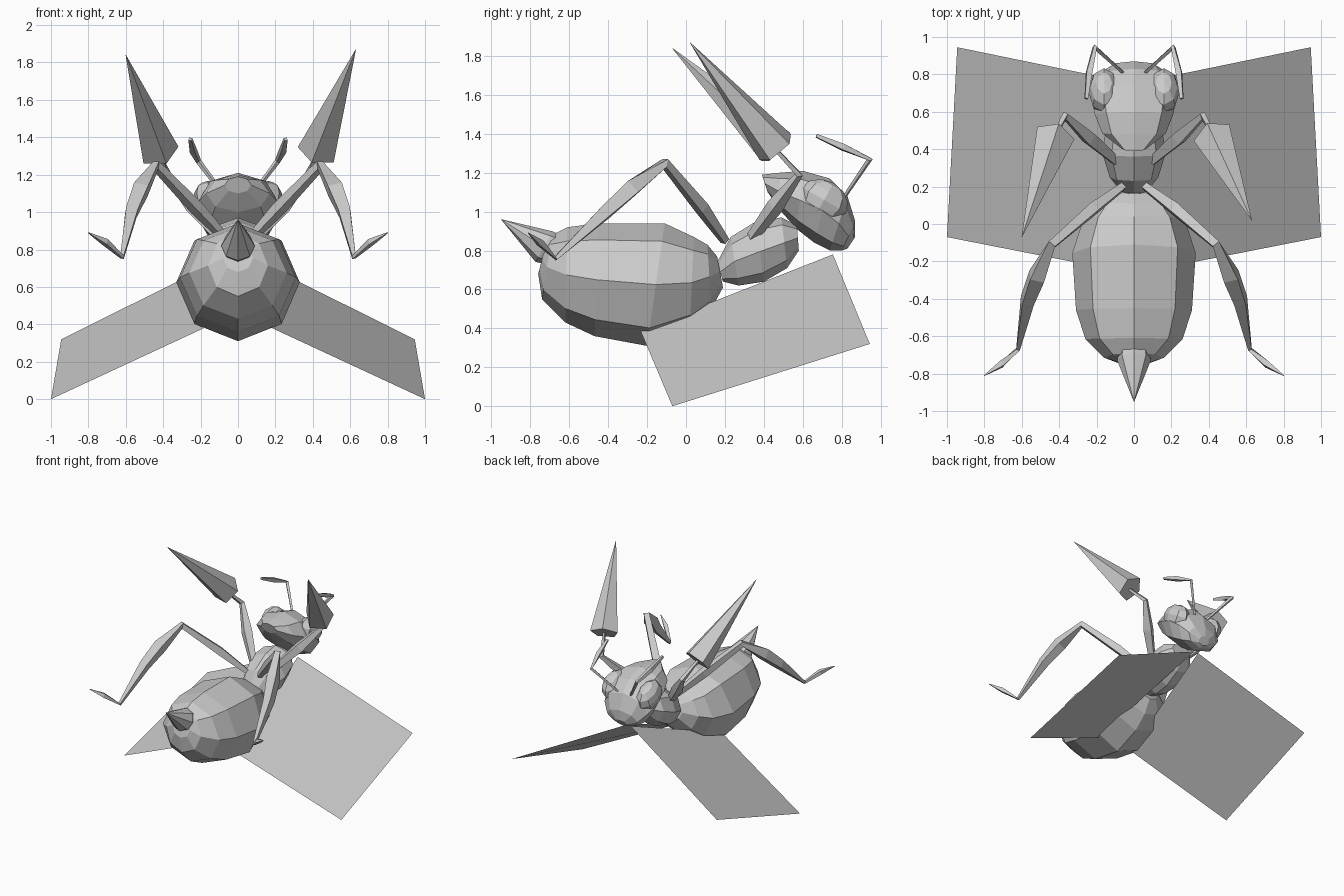
import bpy, bmesh, math
from mathutils import Vector

cube = bpy.data.objects.get("Cube")
if cube:
    bpy.data.objects.remove(cube, do_unlink=True)

grey = bpy.data.materials.new("plain grey")
grey.use_nodes = True
grey.diffuse_color = (0.6, 0.6, 0.6, 1)
grey.node_tree.nodes["Principled BSDF"].inputs["Base Color"].default_value = (0.6, 0.6, 0.6, 1)


def finish(name, bm, closed=True):
    if closed:
        bmesh.ops.recalc_face_normals(bm, faces=bm.faces[:])
    mesh = bpy.data.meshes.new(name)
    bm.to_mesh(mesh)
    bm.free()
    mesh.materials.append(grey)
    obj = bpy.data.objects.new(name, mesh)
    bpy.context.collection.objects.link(obj)
    return obj


def skin(name, rings):
    """Bridge equal-sided rings of points and cap both ends."""
    bm = bmesh.new()
    loops = [[bm.verts.new(p) for p in ring] for ring in rings]
    n = len(loops[0])
    for a, b in zip(loops, loops[1:]):
        for i in range(n):
            j = (i + 1) % n
            bm.faces.new((a[i], a[j], b[j], b[i]))
    bm.faces.new(loops[0])
    bm.faces.new(loops[-1])
    return finish(name, bm)


def body(name, sections, sides=8):
    """Loft sections given as top y, top z, bottom y, bottom z, half width."""
    rings = []
    for ty, tz, by, bz, w in sections:
        top, low = Vector((0, ty, tz)), Vector((0, by, bz))
        mid, up = (top + low) / 2, (top - low) / 2
        angles = [math.tau * i / sides for i in range(sides)]
        rings.append([mid + up * math.cos(a) + Vector((w * math.sin(a), 0, 0)) for a in angles])
    return skin(name, rings)


def limb(name, points, radii, side=1, sides=4):
    """Tapered tube along a bent path, flipped across x by side."""
    pts = [Vector((p[0] * side, p[1], p[2])) for p in points]
    flat = Vector((0, 0, 1))
    if len(pts) > 2:
        flat = (pts[1] - pts[0]).cross(pts[2] - pts[1]).normalized()
    rings = []
    for i, (p, r) in enumerate(zip(pts, radii)):
        t = (pts[min(i + 1, len(pts) - 1)] - pts[max(i - 1, 0)]).normalized()
        u = (flat - t * flat.dot(t)).normalized()
        v = t.cross(u)
        angles = [math.tau * k / sides for k in range(sides)]
        rings.append([p + (u * math.cos(a) + v * math.sin(a)) * r for a in angles])
    return skin(name, rings)


# Body
body("abdomen", [
    (0.16, 0.77, 0.19, 0.61, 0.09),
    (0.11, 0.83, 0.13, 0.50, 0.20),
    (0.04, 0.87, 0.02, 0.40, 0.27),
    (-0.11, 0.94, -0.20, 0.31, 0.33),
    (-0.45, 0.94, -0.47, 0.36, 0.31),
    (-0.61, 0.92, -0.62, 0.43, 0.26),
    (-0.69, 0.88, -0.74, 0.55, 0.16),
    (-0.72, 0.83, -0.76, 0.68, 0.08)])
body("thorax", [
    (0.16, 0.74, 0.19, 0.64, 0.07),
    (0.23, 0.87, 0.27, 0.62, 0.13),
    (0.36, 0.95, 0.40, 0.64, 0.17),
    (0.49, 0.97, 0.52, 0.71, 0.15),
    (0.57, 0.93, 0.58, 0.80, 0.09)])
body("head", [
    (0.39, 1.19, 0.42, 1.10, 0.07),
    (0.48, 1.20, 0.49, 1.00, 0.17),
    (0.60, 1.21, 0.57, 0.91, 0.21),
    (0.74, 1.17, 0.66, 0.84, 0.23),
    (0.83, 1.08, 0.74, 0.80, 0.20),
    (0.87, 0.95, 0.80, 0.80, 0.14),
    (0.87, 0.87, 0.83, 0.81, 0.05)])
limb("stinger", [(0, -0.66, 0.80), (0, -0.73, 0.82), (0, -0.95, 0.96)],
     [0.08, 0.09, 0.001], sides=8)

# Paired parts
for side, label in ((1, "left"), (-1, "right")):
    bm = bmesh.new()
    bmesh.ops.create_uvsphere(bm, u_segments=8, v_segments=6, radius=1)
    eye = finish(label + "_eye", bm)
    eye.scale = (0.085, 0.13, 0.10)
    eye.location = (0.16 * side, 0.71, 1.06)
    eye.rotation_euler = (math.radians(-30), 0, 0)

    limb(label + "_antenna",
         [(0.06, 0.81, 1.07), (0.21, 0.945, 1.27), (0.24, 0.81, 1.33), (0.255, 0.67, 1.39)],
         [0.010, 0.015, 0.022, 0.012], side)

    limb(label + "_hind_leg",
         [(0.06, 0.20, 0.85), (0.22, 0.08, 1.02), (0.44, -0.11, 1.25), (0.52, -0.28, 1.12),
          (0.57, -0.41, 1.00), (0.62, -0.67, 0.76), (0.71, -0.75, 0.84), (0.80, -0.81, 0.89)],
         [0.025, 0.04, 0.03, 0.055, 0.045, 0.014, 0.022, 0.003], side)

    limb(label + "_front_leg",
         [(0.10, 0.34, 0.87), (0.24, 0.46, 1.03), (0.37, 0.58, 1.19), (0.43, 0.46, 1.32)],
         [0.03, 0.045, 0.022, 0.012], side)

    # Lance on the front leg, with a slightly different reach on each side
    tip = (0.63, 0.02, 1.87) if side > 0 else (0.60, -0.07, 1.84)
    limb(label + "_lance", [(0.425, 0.465, 1.325), tip], [0.11, 0.001], side, 5)

    # Flat four-cornered wing sheet
    bm = bmesh.new()
    corners = [(0.02, 0.755, 0.78), (0.945, 0.945, 0.32), (1, -0.07, 0), (0.16, -0.235, 0.39)]
    verts = [bm.verts.new((x * side, y, z)) for x, y, z in corners]
    bm.faces.new(verts if side < 0 else verts[::-1])
    wing = finish(label + "_wing", bm, closed=False)
    if wing.data.polygons[0].normal.z < 0:
        wing.data.flip_normals()
